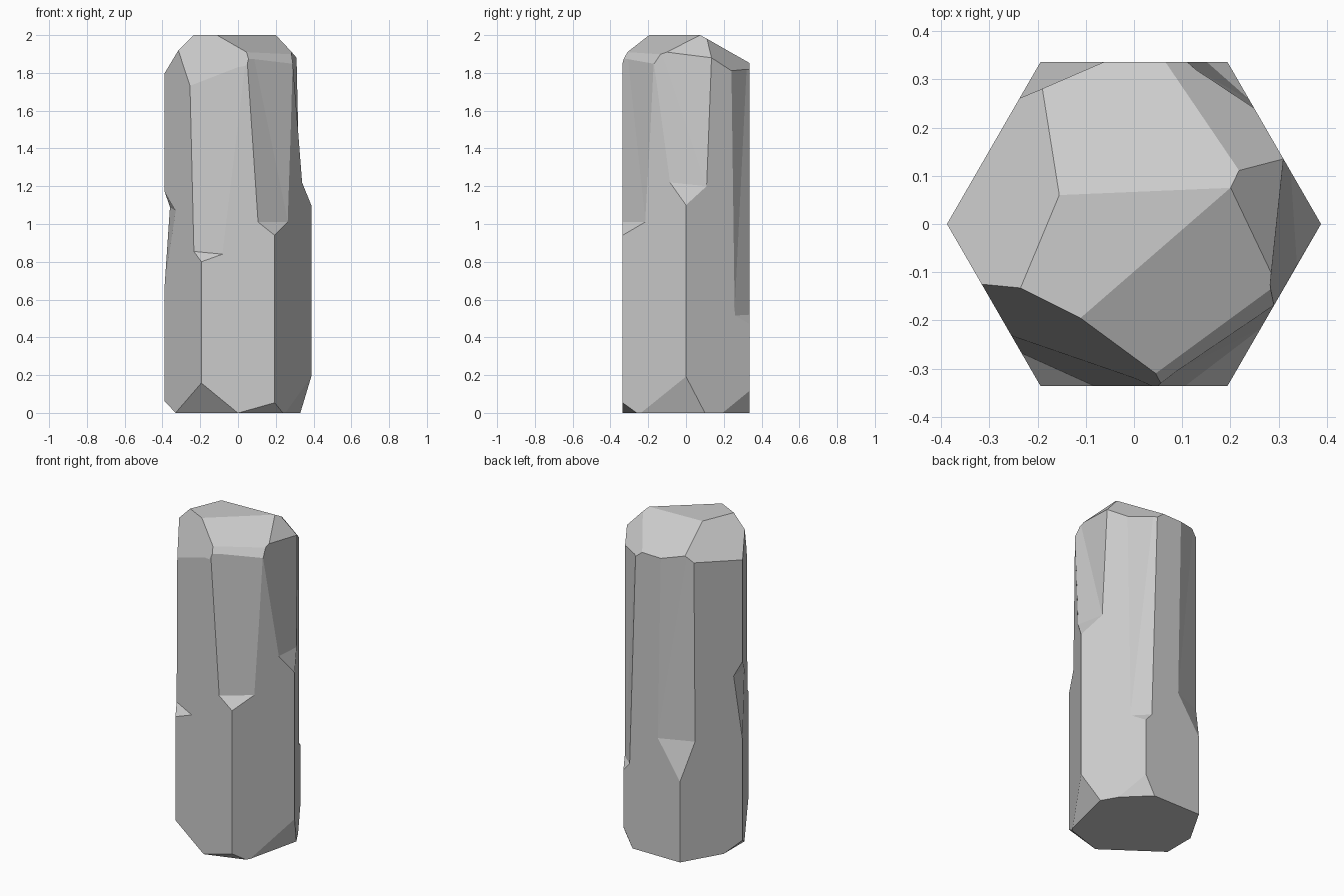
import bpy, bmesh, math
from mathutils import Vector

if "Cube" in bpy.data.objects:
    bpy.data.objects.remove(bpy.data.objects["Cube"])

R, H = 0.388, 2.0
CORNERS = [Vector((R * math.cos(math.radians(a)), R * math.sin(math.radians(a)), 0))
           for a in range(0, 360, 60)]
MID = Vector((0, 0, H / 2))


def make_object(bm, name):
    bmesh.ops.recalc_face_normals(bm, faces=bm.faces)
    mesh = bpy.data.meshes.new(name)
    bm.to_mesh(mesh)
    bm.free()
    obj = bpy.data.objects.new(name, mesh)
    bpy.context.collection.objects.link(obj)
    return obj


def hull(points, name):
    bm = bmesh.new()
    for p in points:
        bm.verts.new(p)
    res = bmesh.ops.convex_hull(bm, input=bm.verts)
    junk = {g for g in res["geom_interior"] if isinstance(g, bmesh.types.BMVert)}
    bmesh.ops.delete(bm, geom=list(junk), context='VERTS')
    return make_object(bm, name)


def slice_off(bm, a, b, c):
    """Remove everything beyond the plane through three points."""
    a, b, c = Vector(a), Vector(b), Vector(c)
    n = (b - a).cross(c - a).normalized()
    if n.dot(MID - a) > 0:
        n = -n
    res = bmesh.ops.bisect_plane(bm, geom=bm.verts[:] + bm.edges[:] + bm.faces[:],
                                 plane_co=a, plane_no=n, clear_outer=True)
    edges = [g for g in res["geom_cut"] if isinstance(g, bmesh.types.BMEdge)]
    if edges:
        bmesh.ops.contextual_create(bm, geom=edges)


# Hexagonal column
bm = bmesh.new()
bmesh.ops.create_cone(bm, cap_ends=True, segments=6, radius1=R, radius2=R, depth=H)
bmesh.ops.translate(bm, vec=MID, verts=bm.verts)
ang = min((math.atan2(v.co.y, v.co.x) % (math.pi / 3)) for v in bm.verts)
if 0.1 < ang < math.pi / 3 - 0.1:
    for v in bm.verts:
        x, y = v.co.x, v.co.y
        ca, sa = math.cos(-ang), math.sin(-ang)
        v.co.x, v.co.y = x * ca - y * sa, x * sa + y * ca

# Facets of the crown
for pts in (
    ((-.155, .06, 2), (-.315, -.125, 1.92), (-.387, 0, 1.80)),
    ((-.155, .06, 2), (.20, .075, 2), (.11, .27, 1.89)),
    ((.22, .11, 1.98), (.31, .135, 1.88), (.11, .27, 1.89)),
    ((.285, -.125, 1.91), (.205, .075, 1.995), (.31, .135, 1.88)),
    ((.01, -.09, 2), (.20, .075, 2), (.045, -.31, 1.91)),
    ((.045, -.31, 1.91), (.285, -.125, 1.91), (.05, -.337, 1.87)),
    ((-.315, -.125, 1.92), (-.175, -.165, 1.995), (.045, -.31, 1.91)),
):
    slice_off(bm, *pts)

# Chips around the foot
for pts in (
    ((-.195, -.337, .16), (-.33, -.10, 0), (0, -.337, 0)),
    ((.195, -.337, .055), (0, -.337, 0), (.24, -.26, 0)),
    ((.387, 0, .19), (.25, -.24, 0), (.33, .10, 0)),
    ((.195, .337, .12), (.28, .19, 0), (.13, .337, 0)),
    ((-.387, 0, .06), (-.33, -.10, 0), (-.33, .10, 0)),
):
    slice_off(bm, *pts)
pillar = make_object(bm, "stone_pillar")

# Long broken corners: corner index, tip height, two ledge points, two upper points
cutters = []
for i, tip, a, b, c, d in (
    (5, .94, (.105, -.337, 1.01), (.265, -.215, 1.01), (.045, -.337, 1.90), (.29, -.168, 1.87)),
    (4, .80, (-.235, -.267, .855), (-.08, -.337, .84), (-.257, -.227, 1.85), (.045, -.337, 1.88)),
    (0, 1.10, (.338, -.085, 1.22), (.325, .11, 1.20), (.291, -.168, 1.84), (.31, .135, 1.88)),
    (1, .47, (.242, .256, .515), (.15, .337, .52), (.25, .24, 1.81), (.11, .337, 1.80)),
    (2, .50, (-.04, .337, .73), (-.243, .254, .73), (-.06, .337, 1.83), (-.24, .26, 1.83)),
):
    a, b, c, d = map(Vector, (a, b, c, d))
    up = [p + (q - p) * ((2.15 - p.z) / (q.z - p.z)) for p, q in ((a, c), (b, d))]
    out = CORNERS[i] * 1.25
    cutters.append(hull([CORNERS[i] + Vector((0, 0, tip)), a, b, *up,
                         out + Vector((0, 0, tip)), out + Vector((0, 0, 2.15))],
                        "corner_cutter"))

# Notch halfway up the left corner
cutters.append(hull([(-.388, 0, 1.17), (-.388, 0, .68), (-.33, -.10, 1.07),
                     (-.36, .048, 1.09), (-.5, 0, 1.2), (-.5, 0, .65)], "notch_cutter"))

# Carve the breaks and bake the result
for cutter in cutters:
    cutter.hide_render = True
    mod = pillar.modifiers.new("break", 'BOOLEAN')
    mod.operation, mod.solver, mod.object = 'DIFFERENCE', 'EXACT', cutter
bpy.context.view_layer.update()
deps = bpy.context.evaluated_depsgraph_get()
baked = bpy.data.meshes.new_from_object(pillar.evaluated_get(deps))
pillar.modifiers.clear()
pillar.data = baked
for cutter in cutters:
    bpy.data.objects.remove(cutter)
